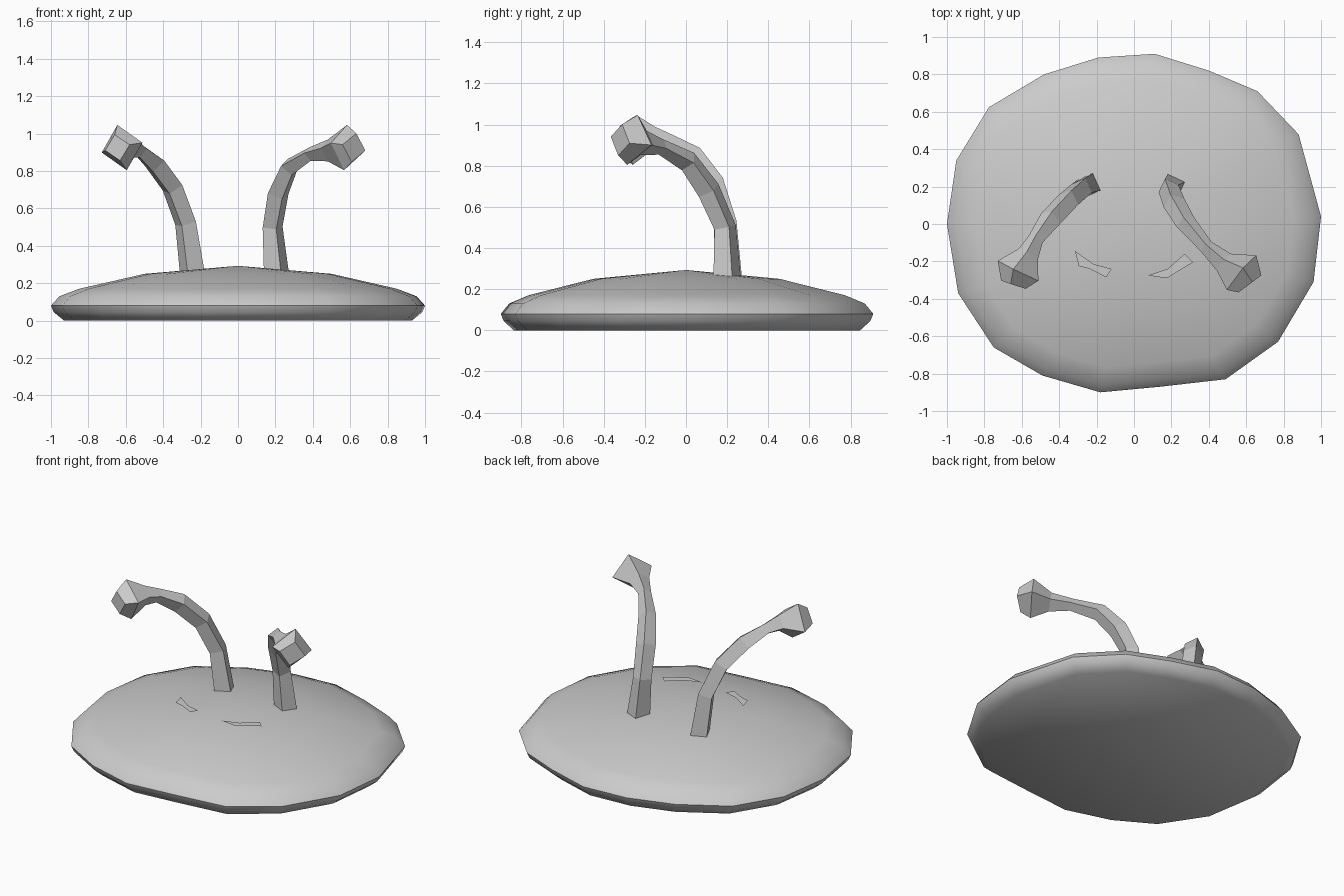
import bpy, bmesh, math
from mathutils import Vector

if "Cube" in bpy.data.objects:
    bpy.data.objects.remove(bpy.data.objects["Cube"])

grey = bpy.data.materials.new("plain grey")
grey.diffuse_color = (0.6, 0.6, 0.6, 1)
grey.use_nodes = True
grey.node_tree.nodes["Principled BSDF"].inputs["Base Color"].default_value = grey.diffuse_color


def finish(name, bm, smooth=False):
    bmesh.ops.recalc_face_normals(bm, faces=bm.faces)
    me = bpy.data.meshes.new(name)
    bm.to_mesh(me)
    bm.free()
    me.materials.append(grey)
    ob = bpy.data.objects.new(name, me)
    bpy.context.collection.objects.link(ob)
    if smooth:
        bpy.context.view_layer.objects.active = ob
        ob.select_set(True)
        bpy.ops.object.shade_smooth_by_angle(angle=math.radians(50))
        ob.select_set(False)
    return ob


def bridge(bm, rings):
    for a, b in zip(rings, rings[1:]):
        n = len(a)
        for i in range(n):
            bm.faces.new((a[i], a[(i + 1) % n], b[(i + 1) % n], b[i]))


# Body: an uneven rounded disc, stacked from scaled copies of one outline
outline = [(.11, .91), (.40, .82), (.66, .71), (.88, .48), (1, .04), (.96, -.31),
           (.77, -.63), (.49, -.83), (.14, -.87), (-.18, -.90), (-.49, -.81), (-.75, -.66),
           (-.94, -.37), (-1, 0), (-.95, .34), (-.775, .625), (-.48, .80), (-.19, .89)]
layers = [(.93, 0), (.985, .045), (1, .08), (.955, .13), (.85, .17), (.5, .25)]
bm = bmesh.new()
rings = [[bm.verts.new((x * s, y * s, z)) for x, y in outline] for s, z in layers]
bridge(bm, rings)
bm.faces.new(rings[0])
peak = bm.verts.new((0, 0, .293))
top = rings[-1]
for i in range(len(top)):
    bm.faces.new((top[i], top[(i + 1) % len(top)], peak))
finish("body", bm, True)


# Antennae: four-sided bent stalks that flare into a blocky tip
def antenna(name, path, roll):
    bm = bmesh.new()
    pts = [Vector(p[:3]) for p in path]
    rings = []
    side = Vector((1, 0, 0))
    for i, p in enumerate(pts):
        d = (pts[min(i + 1, len(pts) - 1)] - pts[max(i - 1, 0)]).normalized()
        if i == 0:
            d = Vector((0, 0, 1))
        side = (side - d * side.dot(d)).normalized()
        up = d.cross(side)
        r = path[i][3] / math.sqrt(2)
        ring = []
        for k in range(4):
            a = math.radians(45 + 90 * k + roll)
            ring.append(bm.verts.new(p + r * (math.cos(a) * side + math.sin(a) * up)))
        rings.append(ring)
    bridge(bm, rings)
    bm.faces.new(rings[0])
    bm.faces.new(rings[-1])
    finish(name, bm)


# Each path point is x, y, z and thickness
antenna("left_antenna", [
    (-.245, .205, .26, .10), (-.28, .19, .52, .085), (-.35, .13, .71, .085),
    (-.445, .03, .84, .085), (-.525, -.08, .91, .06), (-.565, -.16, .93, .085),
    (-.62, -.25, .925, .175), (-.645, -.325, .925, .10)], 25)
antenna("right_antenna", [
    (.205, .20, .26, .10), (.185, .19, .50, .08), (.215, .11, .68, .085),
    (.275, .01, .82, .075), (.385, -.12, .89, .055), (.48, -.205, .91, .085),
    (.575, -.26, .925, .175), (.62, -.32, .925, .11)], -25)

# Eyes: thin bent strips floating just above the body
for name, shape in (
    ("left_eye", [(-.315, -.145), (-.215, -.215), (-.12, -.24), (-.15, -.285),
                  (-.235, -.24), (-.295, -.225)]),
    ("right_eye", [(.075, -.275), (.18, -.24), (.27, -.16), (.315, -.205), (.175, -.29)]),
):
    bm = bmesh.new()
    bm.faces.new([bm.verts.new((x, y, .322)) for x, y in reversed(shape)])
    finish(name, bm)
